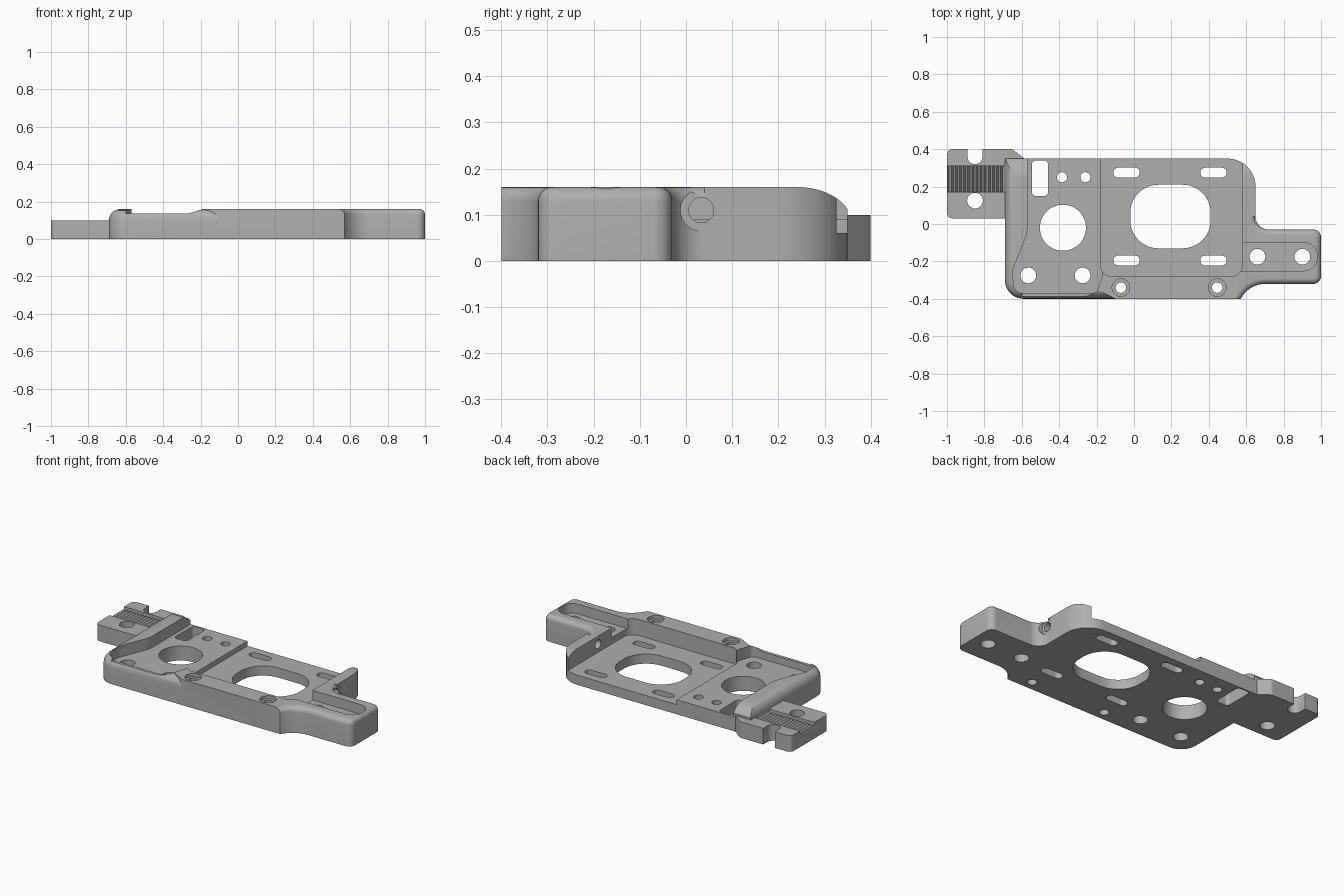
import bpy, bmesh, math
from mathutils import Vector

if "Cube" in bpy.data.objects:
    bpy.data.objects.remove(bpy.data.objects["Cube"], do_unlink=True)

grey = bpy.data.materials.new("machined grey")
grey.use_nodes = True
colour = (0.43, 0.43, 0.43, 1)
grey.diffuse_color = colour
grey.node_tree.nodes["Principled BSDF"].inputs["Base Color"].default_value = colour


def rounded(corners, steps=10):
    """Outline from (x, y) or (x, y, radius) corners."""
    out = []
    for i, c in enumerate(corners):
        p = Vector(c[:2])
        if len(c) == 2:
            out.append(p)
            continue
        a = (Vector(corners[i - 1][:2]) - p).normalized()
        b = (Vector(corners[(i + 1) % len(corners)][:2]) - p).normalized()
        half = a.angle(b) / 2
        centre = p + (a + b).normalized() * c[2] / math.sin(half)
        run = c[2] / math.tan(half)
        start, end = p + a * run - centre, p + b * run - centre
        sweep = start.angle(end)
        for k in range(steps + 1):
            t = k / steps
            s = start * math.sin((1 - t) * sweep) + end * math.sin(t * sweep)
            out.append(centre + s / math.sin(sweep))
    return out


def box(x0, x1, y0, y1, r):
    return rounded([(x0, y0, r), (x1, y0, r), (x1, y1, r), (x0, y1, r)])


def ring(x, y, r, n=48):
    return [(x + r * math.cos(math.tau * k / n), y + r * math.sin(math.tau * k / n))
            for k in range(n)]


def prism(name, pts, lo, hi, axis="z", fillet=0, pick=None):
    """Extrude an outline along an axis; optionally round chosen top edges."""
    place = {"z": lambda a, b, h: (a, b, h),
             "x": lambda a, b, h: (h, a, b),
             "y": lambda a, b, h: (a, h, b)}[axis]
    bm = bmesh.new()
    low = [bm.verts.new(place(p[0], p[1], lo)) for p in pts]
    top = [bm.verts.new(place(p[0], p[1], hi)) for p in pts]
    bm.faces.new(low)
    bm.faces.new(top)
    for i in range(len(pts)):
        bm.faces.new((low[i - 1], low[i], top[i], top[i - 1]))
    bmesh.ops.recalc_face_normals(bm, faces=bm.faces)
    if fillet:
        chosen = [e for e in bm.edges if all(v in top for v in e.verts)
                  and pick((e.verts[0].co + e.verts[1].co) / 2)]
        bmesh.ops.bevel(bm, geom=chosen, offset=fillet, segments=6,
                        profile=0.5, affect="EDGES")
    mesh = bpy.data.meshes.new(name)
    bm.to_mesh(mesh)
    bm.free()
    mesh.materials.append(grey)
    ob = bpy.data.objects.new(name, mesh)
    bpy.context.collection.objects.link(ob)
    return ob


def combine(target, other, operation):
    mod = target.modifiers.new("combine", "BOOLEAN")
    mod.object, mod.operation, mod.solver = other, operation, "EXACT"
    bpy.context.view_layer.objects.active = target
    bpy.ops.object.modifier_apply(modifier=mod.name)
    bpy.data.objects.remove(other, do_unlink=True)


def cut(target, pts, lo, hi, axis="z"):
    combine(target, prism("cutter", pts, lo, hi, axis), "DIFFERENCE")


TOP, FLOOR, STEP, SLOT = 0.16, 0.06, 0.09, 0.10

# Main block, filleted side block and filleted arm
body = prism("bracket_body", rounded([
    (-0.1, -0.4), (0.53, -0.4), (0.53, 0.04), (0.65, 0.04),
    (0.65, 0.35, 0.15), (-0.2, 0.35), (-0.2, -0.35)]), 0, TOP)
side = prism("side_block", rounded([
    (-0.69, -0.4, 0.1), (-0.1, -0.4), (-0.1, 0.35), (-0.69, 0.35)]), 0, TOP,
    fillet=0.06, pick=lambda m: m.x < -0.58 or m.y < -0.39)
arm = prism("arm", rounded([
    (0.45, -0.4), (0.57, -0.4), (0.62, -0.32, 0.15), (1, -0.32, 0.04),
    (1, -0.03, 0.04), (0.65, -0.03, 0.07), (0.65, 0.1), (0.45, 0.1)]), 0, TOP,
    fillet=0.03, pick=lambda m: m.x > 0.571 and m.y < 0.099)

# Lowered front rim of the side block
cut(side, [(-0.6, 0.135), (-0.28, 0.135), (-0.24, 0.142), (-0.2, 0.162),
           (-0.2, 0.3), (-0.6, 0.3)], -0.5, -0.3, "y")
combine(body, side, "UNION")
combine(body, arm, "UNION")

# Rounded fall of the walls towards the back
fall = [(0.24 + 0.12 * math.sin(a), 0.08 + 0.0801 * math.cos(a))
        for a in [math.pi / 2 * k / 12 for k in range(13)]]
cut(body, fall + [(0.5, 0.08), (0.5, 0.3), (0.24, 0.3)], -0.8, 0.8, "x")

# Clamp tab with serrated channel, notch and hole
tab = prism("clamp_tab", rounded([
    (-1, 0.03, 0.03), (-0.6, 0.03), (-0.58, 0.345),
    (-0.65, 0.4, 0.03), (-1, 0.4, 0.03)]), 0, 0.1)
teeth = [(-1.01 + 0.011 * k, 0.085 if k % 2 else 0.065) for k in range(31)]
cut(tab, teeth + [(-0.68, 0.2), (-1.01, 0.2)], 0.17, 0.31, "y")
cut(tab, box(-0.89, -0.81, 0.32, 0.5, 0.039), -0.1, 0.3)
cut(tab, ring(-0.85, 0.125, 0.042), -0.1, 0.3)
combine(body, tab, "UNION")

# Pockets
cut(body, rounded([
    (-0.57, 0.5), (-0.57, -0.05, 0.15), (-0.65, -0.25, 0.06),
    (-0.64, -0.37, 0.05), (-0.2, -0.37, 0.03), (-0.17, -0.28),
    (-0.17, 0.5)]), STEP, 0.3)
cut(body, rounded([(-0.18, -0.28, 0.06), (0.58, -0.28, 0.06),
                   (0.58, 0.5), (-0.18, 0.5)]), FLOOR, 0.3)
cut(body, rounded([(0.5, -0.25), (0.98, -0.25, 0.07),
                   (0.98, -0.1, 0.07), (0.5, -0.1)]), SLOT, 0.3)

# Windows and slots through the plate
openings = [box(-0.02, 0.41, -0.13, 0.21, 0.15), box(-0.545, -0.46, 0.15, 0.34, 0.02)]
for x in (-0.04, 0.425):
    for y in (-0.195, 0.275):
        openings.append(box(x - 0.07, x + 0.07, y - 0.026, y + 0.026, 0.025))

# Round holes through the plate
openings.append(ring(-0.38, -0.02, 0.123, 64))
for x, y, r in [(-0.385, 0.25, 0.027), (-0.26, 0.25, 0.027),
                (-0.565, -0.275, 0.042), (-0.275, -0.275, 0.042),
                (0.66, -0.175, 0.042), (0.9, -0.175, 0.042)]:
    openings.append(ring(x, y, r))
for outline in openings:
    cut(body, outline, -0.1, 0.3)

# Counterbored rim holes
for x in (-0.07, 0.445):
    cut(body, ring(x, -0.34, 0.028), -0.1, 0.3)
    cut(body, ring(x, -0.34, 0.047), 0.14, 0.3)

# Cross hole with spot face in the end wall
cut(body, ring(0.033, 0.11, 0.045), 0.648, 0.8, "x")
cut(body, ring(0.033, 0.11, 0.027), 0.5, 0.8, "x")

bpy.ops.object.select_all(action="DESELECT")
body.select_set(True)
bpy.context.view_layer.objects.active = body
bpy.ops.object.shade_smooth_by_angle(angle=math.radians(30))
